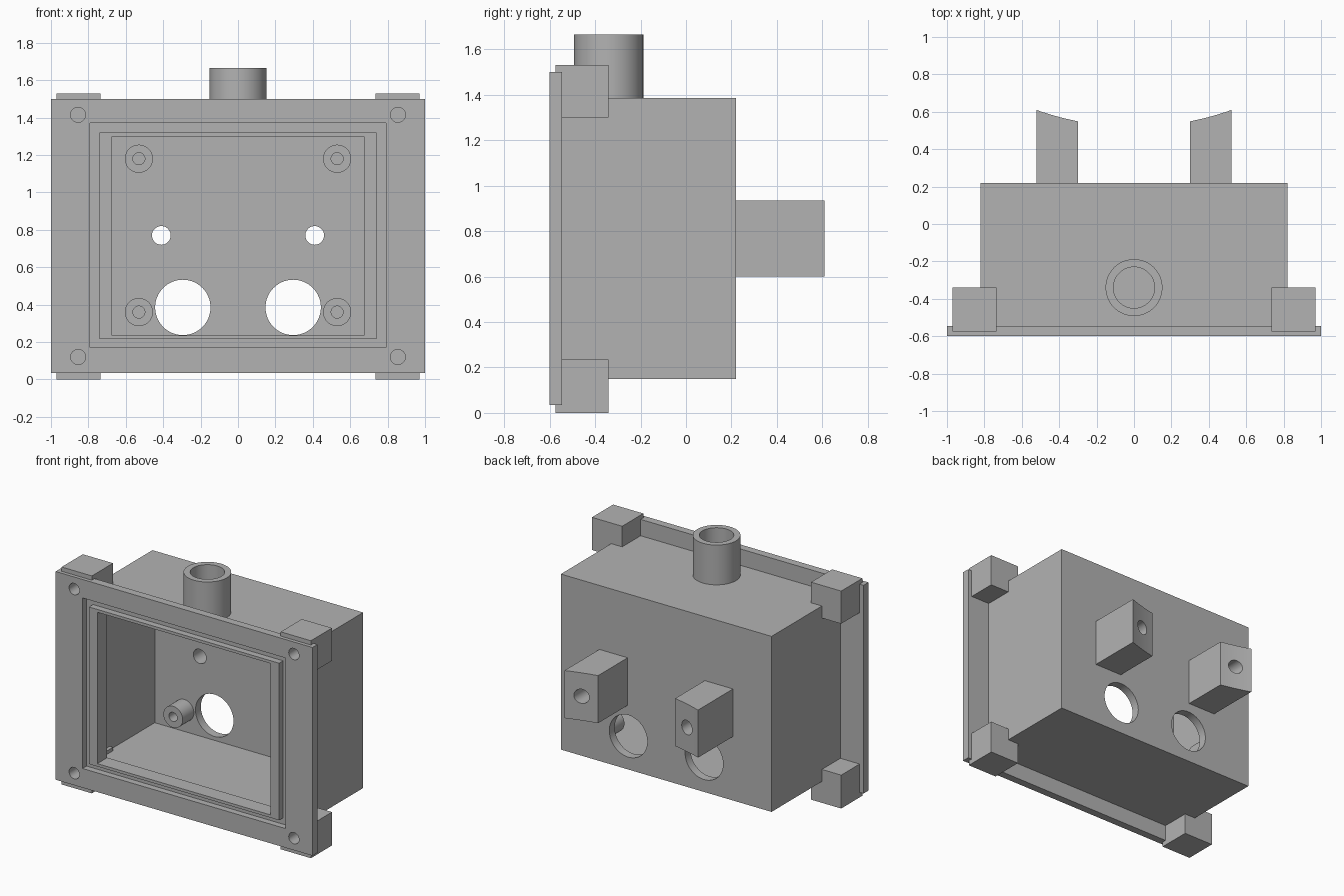
import bpy, bmesh, math
from mathutils import Matrix, Vector

cube = bpy.data.objects.get("Cube")
if cube:
    bpy.data.objects.remove(cube, do_unlink=True)

grey = bpy.data.materials.new("plain grey")
grey.use_nodes = True
colour = (0.45, 0.45, 0.45, 1)
grey.diffuse_color = colour
grey.node_tree.nodes["Principled BSDF"].inputs["Base Color"].default_value = colour


def add_object(name, bm):
    bmesh.ops.recalc_face_normals(bm, faces=bm.faces)
    mesh = bpy.data.meshes.new(name)
    bm.to_mesh(mesh)
    bm.free()
    mesh.materials.append(grey)
    ob = bpy.data.objects.new(name, mesh)
    bpy.context.collection.objects.link(ob)
    return ob


def box(name, x, y, z):
    """Box from three (low, high) ranges."""
    bm = bmesh.new()
    bmesh.ops.create_cube(bm, size=1)
    for v in bm.verts:
        v.co = Vector([(r[0] + r[1]) / 2 + c * (r[1] - r[0])
                       for c, r in zip(v.co, (x, y, z))])
    return add_object(name, bm)


def rod(name, radius, start, length, axis="Y"):
    """Cylinder running from start along +Y or +Z."""
    bm = bmesh.new()
    bmesh.ops.create_cone(bm, cap_ends=True, segments=64, radius1=radius,
                          radius2=radius, depth=length,
                          matrix=Matrix.Translation((0, 0, length / 2)))
    turn = Matrix.Rotation(-math.pi / 2, 4, "X") if axis == "Y" else Matrix()
    bm.transform(Matrix.Translation(start) @ turn)
    return add_object(name, bm)


def combine(target, tool, operation):
    """Apply a boolean and discard the tool."""
    tool.hide_render = True
    mod = target.modifiers.new("boolean", "BOOLEAN")
    mod.operation, mod.solver, mod.object = operation, "EXACT", tool
    bpy.context.view_layer.objects.active = target
    bpy.ops.object.modifier_apply(modifier=mod.name)
    bpy.data.objects.remove(tool, do_unlink=True)


def join(target, tool):
    combine(target, tool, "UNION")


def cut(target, tool):
    combine(target, tool, "DIFFERENCE")


def leg(side):
    """Mounting leg whose end is hollowed to sit on a round pole."""
    centre, radius, steps = 2.08, 1.56, 8
    outline = [(0.30, 0.2), (0.52, 0.2)]
    for i in range(steps + 1):
        x = 0.52 - 0.22 * i / steps
        outline.append((x, centre - math.sqrt(radius ** 2 - x ** 2)))
    bm = bmesh.new()
    face = bm.faces.new([bm.verts.new((side * x, y, 0.6)) for x, y in outline])
    new = bmesh.ops.extrude_face_region(bm, geom=[face])["geom"]
    bmesh.ops.translate(bm, vec=(0, 0, 0.335),
                        verts=[v for v in new if isinstance(v, bmesh.types.BMVert)])
    return add_object("mounting_leg", bm)


SIDES = (-1, 1)

# Box shell with front flange, hollow interior and narrower front opening
housing = box("housing", (-0.82, 0.82), (-0.58, 0.22), (0.15, 1.385))
join(housing, box("flange", (-1, 1), (-0.6, -0.545), (0.035, 1.5)))
cut(housing, box("interior", (-0.76, 0.76), (-0.49, 0.16), (0.21, 1.325)))
cut(housing, box("opening", (-0.675, 0.675), (-0.7, -0.4), (0.235, 1.3)))

# Corner blocks behind the flange
for s in SIDES:
    for z in ((0, 0.235), (1.3, 1.53)):
        x = sorted((s * 0.735, s * 0.97))
        join(housing, box("corner_block", x, (-0.575, -0.34), z))

# Gasket groove around the opening
groove = box("groove", (-0.79, 0.79), (-0.65, -0.555), (0.17, 1.37))
cut(groove, box("groove_core", (-0.74, 0.74), (-0.7, -0.5), (0.215, 1.32)))
cut(housing, groove)

# Inner posts, with blind screw holes, and flange screw holes
for s in SIDES:
    for z in (0.36, 1.18):
        join(housing, rod("post", 0.075, (s * 0.53, 0.035, z), 0.15))
        cut(housing, rod("post_hole", 0.032, (s * 0.53, 0, z), 0.135))
    for z in (0.12, 1.415):
        cut(housing, rod("flange_hole", 0.04, (s * 0.855, -0.65, z), 0.25))

# Rear legs, their through holes, and the large cable holes
for s in SIDES:
    join(housing, leg(s))
    cut(housing, rod("leg_hole", 0.05, (s * 0.41, 0.1, 0.77), 0.7))
    cut(housing, rod("cable_hole", 0.148, (s * 0.295, 0.1, 0.385), 0.2))

# Pipe stub on top, open to the interior
join(housing, rod("pipe", 0.152, (0, -0.34, 1.35), 0.315, "Z"))
cut(housing, rod("pipe_bore", 0.11, (0, -0.34, 1.25), 0.5, "Z"))

bpy.ops.object.select_all(action="DESELECT")
housing.select_set(True)
bpy.context.view_layer.objects.active = housing
bpy.ops.object.shade_smooth_by_angle(angle=math.radians(30))
